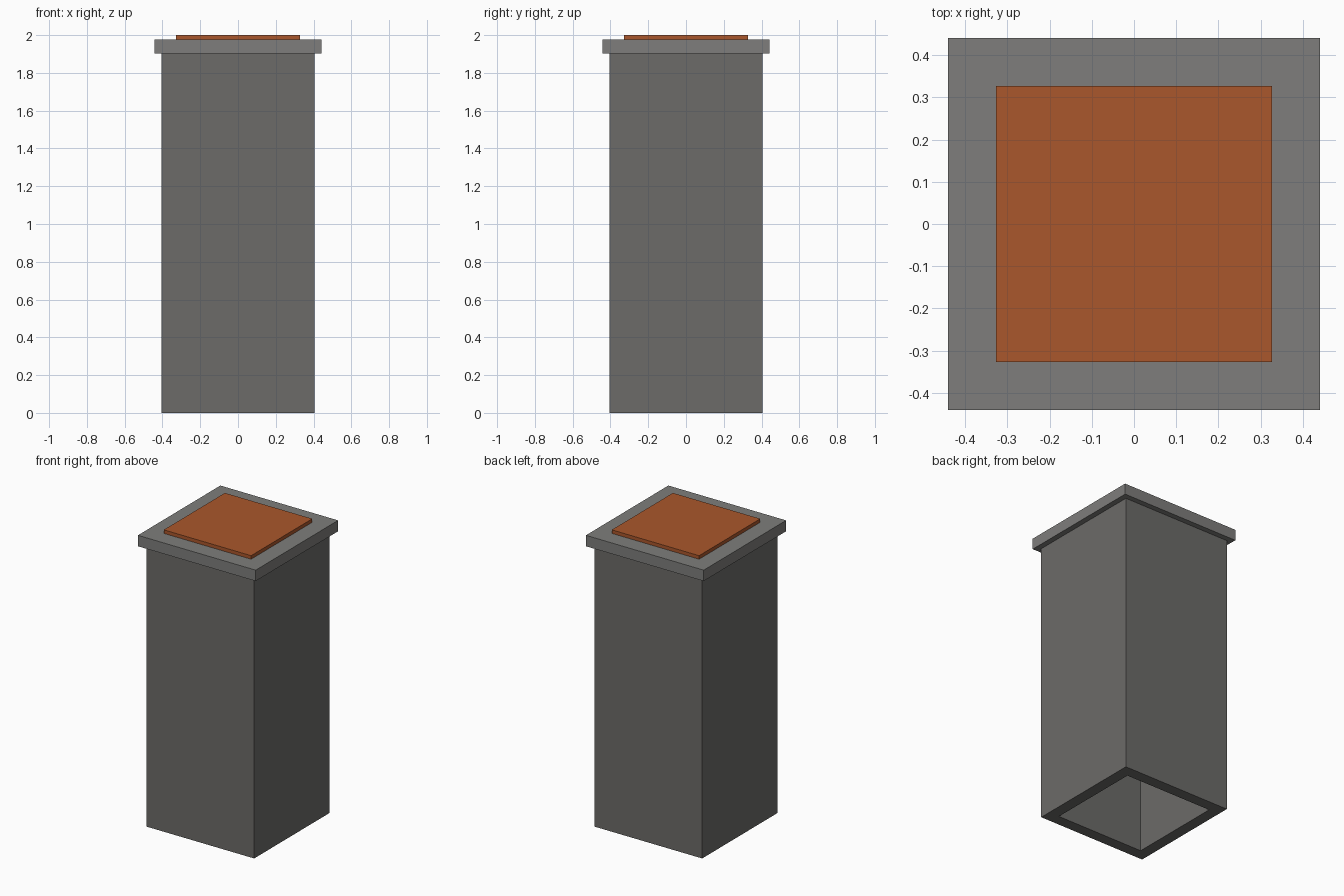
import bpy
import bmesh

if "Cube" in bpy.data.objects:
    bpy.data.objects.remove(bpy.data.objects["Cube"])


def material(name, rgb):
    mat = bpy.data.materials.new(name)
    mat.diffuse_color = (*rgb, 1)
    mat.use_nodes = True
    mat.node_tree.nodes["Principled BSDF"].inputs["Base Color"].default_value = mat.diffuse_color
    return mat


def finish(name, bm, mat):
    bmesh.ops.recalc_face_normals(bm, faces=bm.faces)
    mesh = bpy.data.meshes.new(name)
    bm.to_mesh(mesh)
    bm.free()
    mesh.materials.append(mat)
    obj = bpy.data.objects.new(name, mesh)
    bpy.context.collection.objects.link(obj)
    return obj


def square(bm, half, z):
    return [bm.verts.new((x * half, y * half, z))
            for x, y in ((-1, -1), (1, -1), (1, 1), (-1, 1))]


def square_tube(name, outer, inner, z0, z1, mat):
    """Square tube with flat rims; inner = 0 makes a solid block."""
    bm = bmesh.new()
    loops = [square(bm, outer, z0), square(bm, outer, z1)]
    if inner:
        loops += [square(bm, inner, z1), square(bm, inner, z0)]
        pairs = list(zip(loops, loops[1:] + loops[:1]))
    else:
        pairs = [(loops[0], loops[1])]
        bm.faces.new(loops[0])
        bm.faces.new(loops[1])
    for a, b in pairs:
        for i in range(4):
            j = (i + 1) % 4
            bm.faces.new((a[i], a[j], b[j], b[i]))
    return finish(name, bm, mat)


SHAFT, CAP, INNER = 0.404, 0.441, 0.327
CAP_BOTTOM, CAP_TOP, TOP = 1.902, 1.976, 2.0

dark_grey = material("dark_grey", (0.15, 0.147, 0.14))
light_grey = material("light_grey", (0.21, 0.207, 0.2))
orange = material("orange", (0.4, 0.095, 0.025))

# Hollow shaft, open at the bottom
square_tube("shaft", SHAFT, INNER, 0, CAP_BOTTOM, dark_grey)
# Overhanging rim around the top
square_tube("cap_rim", CAP, INNER, CAP_BOTTOM, CAP_TOP, light_grey)
# Raised plug closing the top
square_tube("top_plug", INNER, 0, CAP_BOTTOM, TOP, orange)
